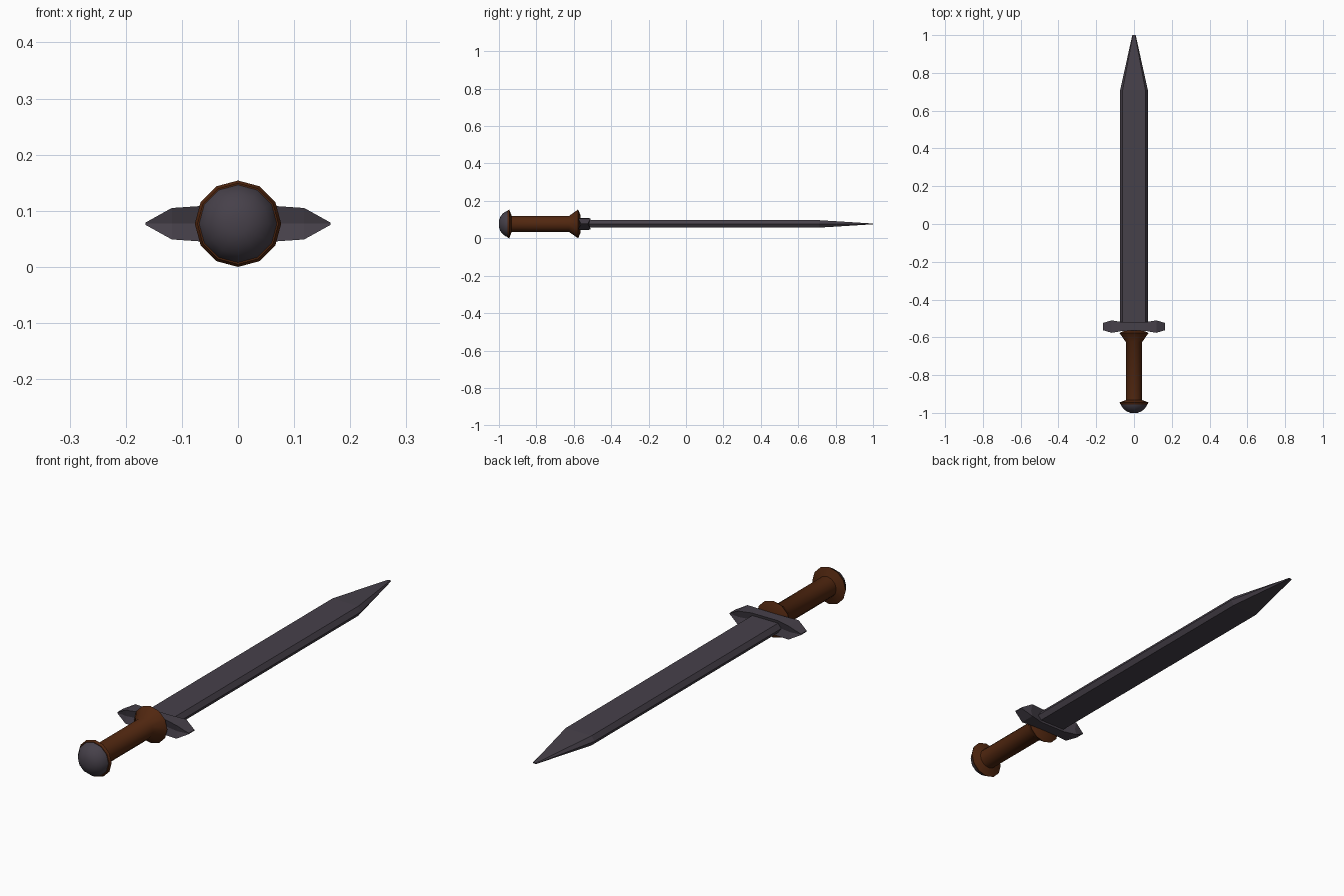
import bpy, bmesh, math

if "Cube" in bpy.data.objects:
    bpy.data.objects.remove(bpy.data.objects["Cube"])

ZC = 0.077  # height of the sword axis


def material(name, rgb):
    m = bpy.data.materials.new(name)
    m.diffuse_color = (*rgb, 1)
    m.use_nodes = True
    m.node_tree.nodes["Principled BSDF"].inputs["Base Color"].default_value = m.diffuse_color
    return m


steel = material("dark steel", (0.062, 0.052, 0.068))
leather = material("brown leather", (0.082, 0.020, 0.005))


def loft(name, rings, mat, smooth=None):
    """Skin a series of equal-sized closed rings and cap both ends."""
    bm = bmesh.new()
    loops = [[bm.verts.new(p) for p in ring] for ring in rings]
    n = len(loops[0])
    for a, b in zip(loops, loops[1:]):
        for i in range(n):
            j = (i + 1) % n
            bm.faces.new((a[i], a[j], b[j], b[i]))
    bm.faces.new(loops[0])
    bm.faces.new(loops[-1])
    bmesh.ops.remove_doubles(bm, verts=bm.verts, dist=0.0001)
    bmesh.ops.recalc_face_normals(bm, faces=bm.faces)
    me = bpy.data.meshes.new(name)
    bm.to_mesh(me)
    bm.free()
    me.materials.append(mat)
    ob = bpy.data.objects.new(name, me)
    bpy.context.collection.objects.link(ob)
    if smooth:
        bpy.ops.object.select_all(action='DESELECT')
        ob.select_set(True)
        bpy.context.view_layer.objects.active = ob
        bpy.ops.object.shade_smooth_by_angle(angle=math.radians(smooth))
    return ob


def circle(y, r, sides=12):
    return [(r * math.sin(math.tau * i / sides), y, ZC + r * math.cos(math.tau * i / sides))
            for i in range(sides)]


# Pommel cap: twelve-sided metal dome
loft("pommel_cap", [circle(y, r) for y, r in
     [(-1.0, 0.018), (-0.993, 0.038), (-0.98, 0.055), (-0.963, 0.067), (-0.945, 0.072)]],
     steel, 40)

# Grip: flared at both ends
loft("grip", [circle(y, r) for y, r in
     [(-0.955, 0.072), (-0.945, 0.077), (-0.932, 0.043),
      (-0.625, 0.043), (-0.577, 0.077), (-0.565, 0.05)]],
     leather, 40)


# Crossguard: grooved bar pinched towards pointed ends
def guard_ring(x, y0, y1, h, groove):
    return [(x, y0, ZC + h), (x, y1, ZC + h), (x, y1 - groove, ZC),
            (x, y1, ZC - h), (x, y0, ZC - h), (x, y0 + groove, ZC)]


half = [(0.06, -0.566, -0.52, 0.032, 0.008), (0.118, -0.576, -0.51, 0.028, 0.008),
        (0.165, -0.562, -0.524, 0.002, 0.0)]
guard = [guard_ring(-x, *r) for x, *r in reversed(half)] + [guard_ring(x, *r) for x, *r in half]
loft("crossguard", guard, steel)


# Blade: flat faces with bevelled edges, tapering to the tip
def blade_ring(y, w, flat, h):
    return [(w, y, ZC), (flat, y, ZC + h), (-flat, y, ZC + h),
            (-w, y, ZC), (-flat, y, ZC - h), (flat, y, ZC - h)]


loft("blade", [blade_ring(-0.55, 0.073, 0.06, 0.02), blade_ring(0.71, 0.073, 0.06, 0.02),
               blade_ring(1.0, 0.009, 0.006, 0.002)], steel)
